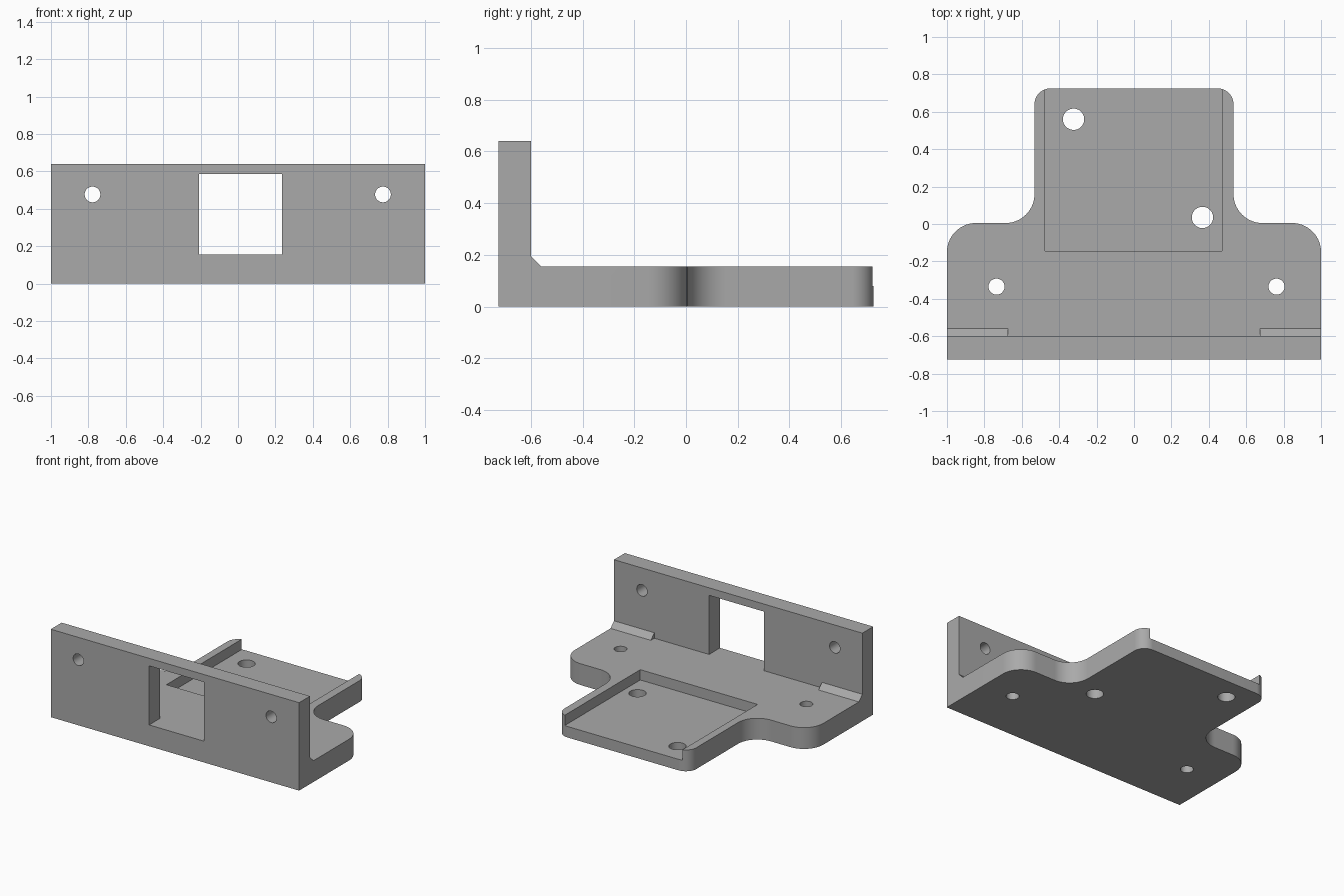
import bpy
import bmesh
from math import cos, sin, pi, radians
from mathutils import Vector, Matrix

if "Cube" in bpy.data.objects:
    bpy.data.objects.remove(bpy.data.objects["Cube"])

GREY = bpy.data.materials.new("machined grey")
GREY.use_nodes = True
GREY.diffuse_color = (0.4, 0.4, 0.4, 1)
GREY.node_tree.nodes["Principled BSDF"].inputs["Base Color"].default_value = GREY.diffuse_color

BACK, FRONT, WALL_Y = 0.725, -0.725, -0.60
PLATE_Z, WALL_Z, FLOOR_Z = 0.155, 0.64, 0.08


def add_object(name, bm):
    bmesh.ops.recalc_face_normals(bm, faces=bm.faces)
    mesh = bpy.data.meshes.new(name)
    bm.to_mesh(mesh)
    bm.free()
    mesh.materials.append(GREY)
    obj = bpy.data.objects.new(name, mesh)
    bpy.context.collection.objects.link(obj)
    return obj


def prism(name, points, sweep):
    """Extrude a closed loop of 3D points along the sweep vector."""
    bm = bmesh.new()
    face = bm.faces.new([bm.verts.new(p) for p in points])
    result = bmesh.ops.extrude_face_region(bm, geom=[face])
    verts = [v for v in result["geom"] if isinstance(v, bmesh.types.BMVert)]
    bmesh.ops.translate(bm, verts=verts, vec=Vector(sweep))
    return add_object(name, bm)


def side_prism(name, profile, x0, x1):
    return prism(name, [(x0, y, z) for y, z in profile], (x1 - x0, 0, 0))


def box(name, low, high):
    return side_prism(name, [(low[1], low[2]), (high[1], low[2]),
                             (high[1], high[2]), (low[1], high[2])], low[0], high[0])


def drill(name, centre, radius, along_y=False):
    bm = bmesh.new()
    turn = Matrix.Rotation(radians(90), 4, "X") if along_y else Matrix()
    bmesh.ops.create_cone(bm, cap_ends=True, segments=48, radius1=radius, radius2=radius,
                          depth=0.5, matrix=Matrix.Translation(centre) @ turn)
    return add_object(name, bm)


def arc(cx, cy, radius, start, end, steps=14):
    angles = [radians(start + (end - start) * i / steps) for i in range(steps + 1)]
    return [(cx + radius * cos(a), cy + radius * sin(a)) for a in angles]


def combine(obj, tool, operation):
    mod = obj.modifiers.new(tool.name, "BOOLEAN")
    mod.operation, mod.solver, mod.object = operation, "EXACT", tool
    bpy.context.view_layer.objects.active = obj
    bpy.ops.object.modifier_apply(modifier=mod.name)
    bpy.data.objects.remove(tool)


def finish(obj):
    bpy.ops.object.select_all(action="DESELECT")
    obj.select_set(True)
    bpy.context.view_layer.objects.active = obj
    bpy.ops.object.shade_smooth_by_angle(angle=radians(30))


# L-shaped bracket, trimmed to the rounded T-shaped plan
bracket = side_prism("bracket", [(-0.8, 0), (0.8, 0), (0.8, PLATE_Z), (WALL_Y, PLATE_Z),
                                 (WALL_Y, WALL_Z), (-0.8, WALL_Z)], -1.1, 1.1)
TONGUE, CORNER, ROUND, FILLET = 0.532, 0.085, 0.155, 0.155
half = [(1, FRONT)]
half += arc(1 - ROUND, 0.005 - ROUND, ROUND, 0, 90)
half += arc(TONGUE + FILLET, 0.005 + FILLET, FILLET, 270, 180)
half += arc(TONGUE - CORNER, BACK - CORNER, CORNER, 0, 90)
plan = half + [(-x, y) for x, y in reversed(half)]
combine(bracket, prism("plan_trim", [(x, y, -0.2) for x, y in plan], (0, 0, 1)), "INTERSECT")

# Pocket open at the back, and the window in the upright wall
combine(bracket, box("pocket_cut", (-0.475, -0.145, FLOOR_Z), (0.47, 0.9, 0.4)), "DIFFERENCE")
combine(bracket, box("window_cut", (-0.208, -0.9, PLATE_Z), (0.234, -0.5, 0.585)), "DIFFERENCE")

# Screw holes through the plate and the wall
for x, y, radius in [(-0.323, 0.56, 0.057), (0.366, 0.035, 0.057),
                     (-0.735, -0.335, 0.043), (0.762, -0.335, 0.043)]:
    combine(bracket, drill("plate_drill", (x, y, 0.1), radius), "DIFFERENCE")
for x in (-0.778, 0.775):
    combine(bracket, drill("wall_drill", (x, -0.65, 0.477), 0.042, True), "DIFFERENCE")
finish(bracket)

# Chamfer strips in the inner corner at both ends
for name, x0, x1 in [("left_chamfer_strip", 0.675, 1), ("right_chamfer_strip", -1, -0.675)]:
    side_prism(name, [(WALL_Y, PLATE_Z), (-0.56, PLATE_Z), (WALL_Y, 0.195)], x0, x1)
